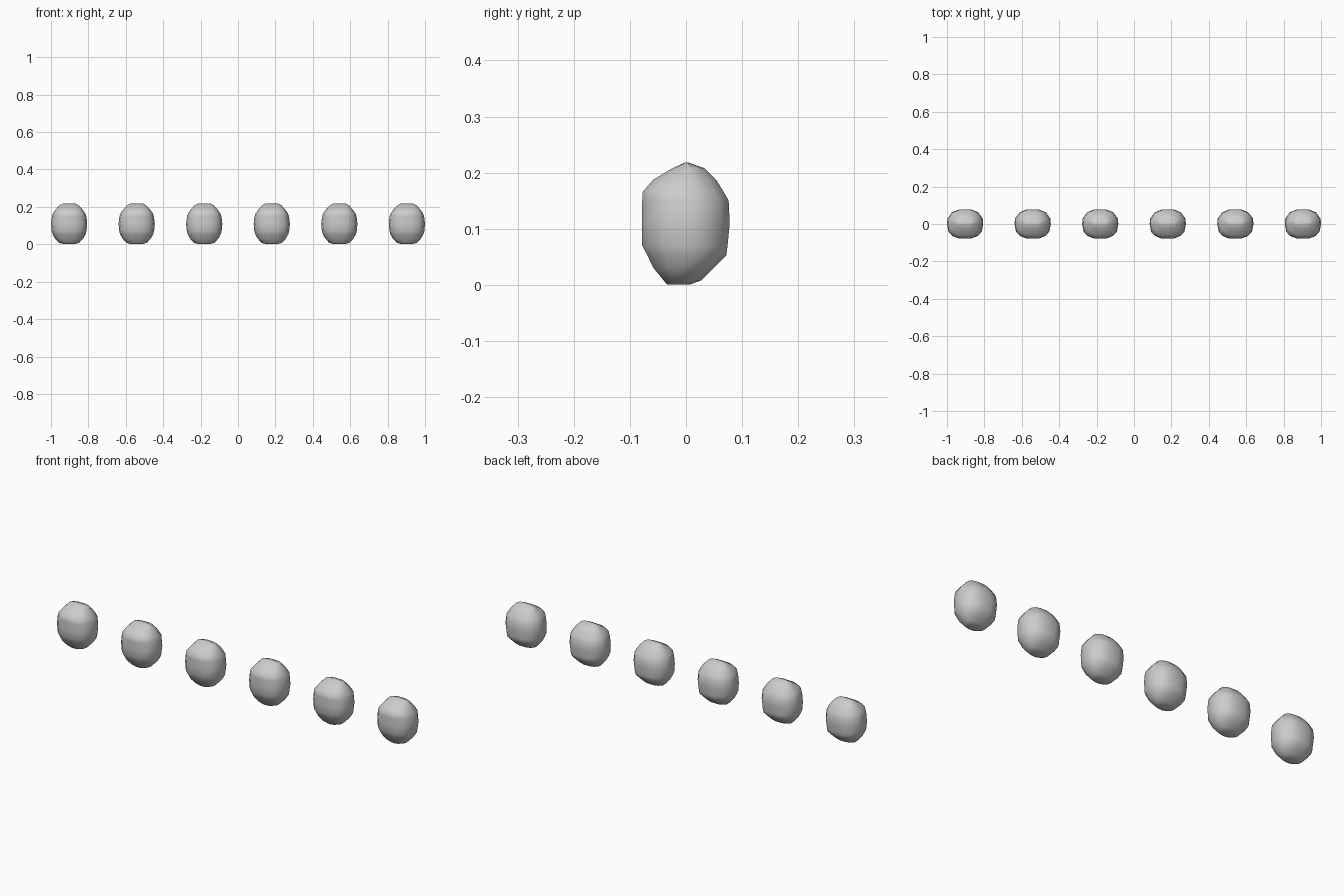
import bpy, bmesh

if "Cube" in bpy.data.objects:
    bpy.data.objects.remove(bpy.data.objects["Cube"])

# stone profile: height, half width, front y, back y
LEVELS = [
    (0.001, 0.030, -0.034, 0.008), (0.008, 0.054, -0.040, 0.027),
    (0.030, 0.075, -0.058, 0.049), (0.053, 0.088, -0.069, 0.072),
    (0.070, 0.093, -0.078, 0.074), (0.110, 0.097, -0.078, 0.078),
    (0.150, 0.092, -0.078, 0.076), (0.166, 0.086, -0.077, 0.067),
    (0.187, 0.071, -0.059, 0.054), (0.208, 0.052, -0.024, 0.033),
    (0.218, 0.034, -0.002, 0.004),
]
# right half of the unit plan outline, front to back
HALF = [(0.33, -1.0), (0.7, -0.82), (0.92, -0.52), (1.0, 0.0),
        (0.97, 0.38), (0.72, 0.8), (0.33, 1.0)]
OUTLINE = HALF + [(-x, y) for x, y in reversed(HALF)]


def stone_mesh():
    bm = bmesh.new()
    rings = []
    for z, w, y0, y1 in LEVELS:
        mid, half = (y0 + y1) / 2, (y1 - y0) / 2
        rings.append([bm.verts.new((x * w, mid + y * half, z)) for x, y in OUTLINE])
    n = len(OUTLINE)
    for a, b in zip(rings, rings[1:]):
        for i in range(n):
            j = (i + 1) % n
            bm.faces.new((a[i], a[j], b[j], b[i]))
    bm.faces.new(rings[0][::-1])
    bm.faces.new(rings[-1])
    for f in bm.faces:
        f.smooth = True
    bmesh.ops.recalc_face_normals(bm, faces=bm.faces)
    mesh = bpy.data.meshes.new("stone")
    bm.to_mesh(mesh)
    bm.free()
    return mesh


# row of six identical stones
mesh = stone_mesh()
for i in range(6):
    stone = bpy.data.objects.new(f"stone_{i + 1}", mesh)
    stone.location.x = -0.903 + i * 0.3612
    bpy.context.collection.objects.link(stone)
